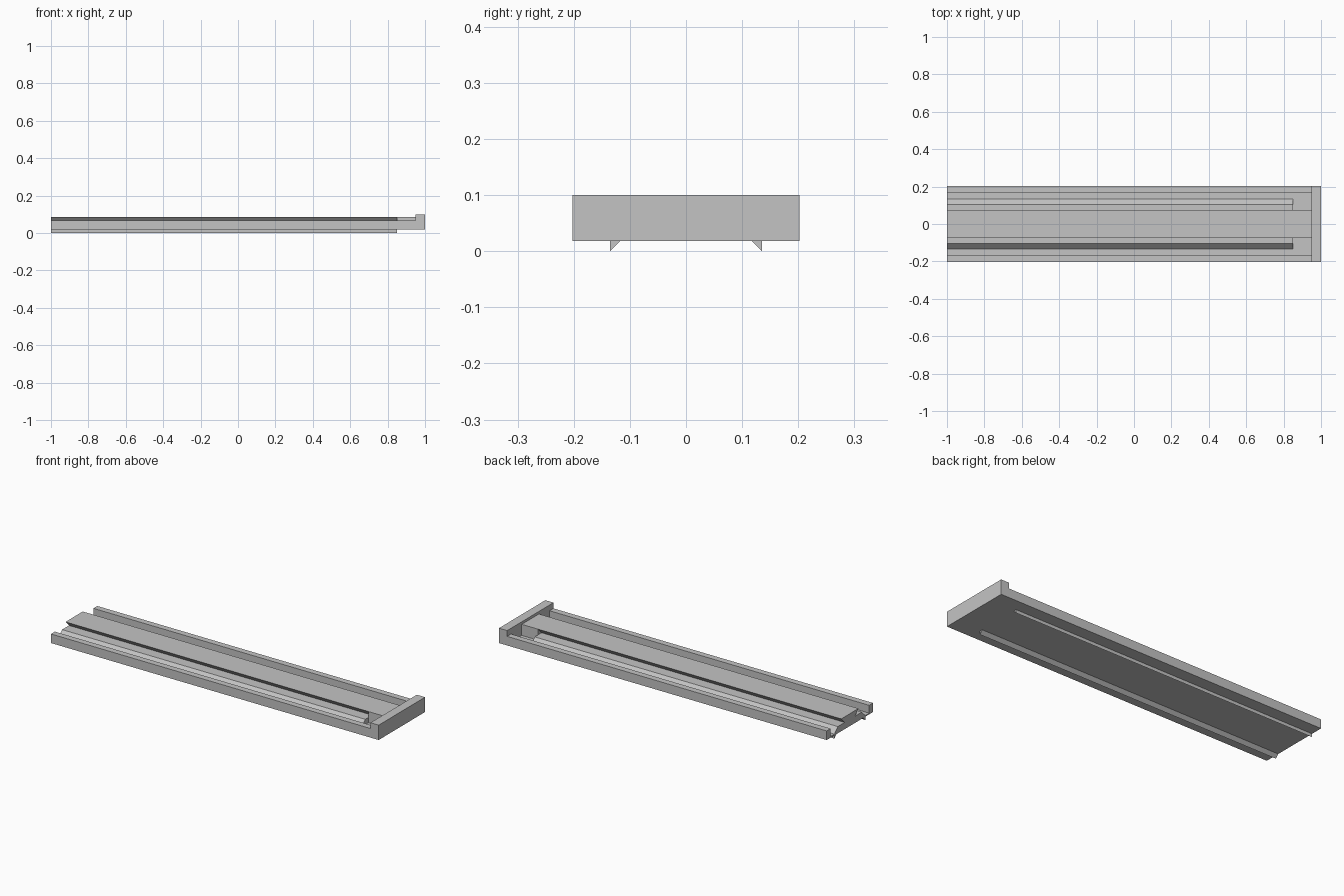
import bpy
import bmesh

cube = bpy.data.objects.get("Cube")
if cube:
    bpy.data.objects.remove(cube, do_unlink=True)

grey = bpy.data.materials.new("plain_grey")
grey.use_nodes = True
colour = (0.55, 0.55, 0.55, 1)
grey.diffuse_color = colour
grey.node_tree.nodes["Principled BSDF"].inputs["Base Color"].default_value = colour


def extrude_profile(name, profile, x_start, x_end):
    """Extrude a closed (y, z) outline along x."""
    bm = bmesh.new()
    face = bm.faces.new([bm.verts.new((x_start, y, z)) for y, z in profile])
    result = bmesh.ops.extrude_face_region(bm, geom=[face])
    moved = [v for v in result["geom"] if isinstance(v, bmesh.types.BMVert)]
    bmesh.ops.translate(bm, verts=moved, vec=(x_end - x_start, 0, 0))
    bmesh.ops.recalc_face_normals(bm, faces=bm.faces)
    mesh = bpy.data.meshes.new(name)
    bm.to_mesh(mesh)
    bm.free()
    mesh.materials.append(grey)
    obj = bpy.data.objects.new(name, mesh)
    bpy.context.collection.objects.link(obj)
    return obj


def symmetric(half):
    """Close a +y half outline with its reflection."""
    return half + [(-y, z) for y, z in reversed(half)]


BACK, TRACK_END, STOP, FRONT = -1.0, 0.85, 0.95, 1.0
BASE, FLOOR, RIDGE, RAIL, DECK, TOP = 0.018, 0.025, 0.055, 0.068, 0.086, 0.1
WIDTH = 0.202

# Tray: thin floor with a low rail along each side
extrude_profile("tray", symmetric([
    (WIDTH, BASE), (WIDTH, RAIL), (0.168, RAIL), (0.168, FLOOR)]), BACK, STOP)

# Track: bevelled ridges carrying an undercut dovetail deck
extrude_profile("dovetail_track", symmetric([
    (0.135, FLOOR), (0.105, RIDGE), (0.045, RIDGE), (0.075, DECK)]),
    BACK, TRACK_END)

# Straight block joining the deck to the end stop
extrude_profile("deck_end_block", symmetric([(0.075, FLOOR), (0.075, DECK)]),
                TRACK_END, STOP)

# End stop: tall bar across the closed end
extrude_profile("end_stop", symmetric([(WIDTH, BASE), (WIDTH, TOP)]),
                STOP, FRONT)

# Triangular hook ribs underneath
for side, s in (("left", 1), ("right", -1)):
    extrude_profile("hook_rib_" + side,
                    [(s * 0.135, 0), (s * 0.135, BASE), (s * 0.117, BASE)],
                    BACK, TRACK_END)
